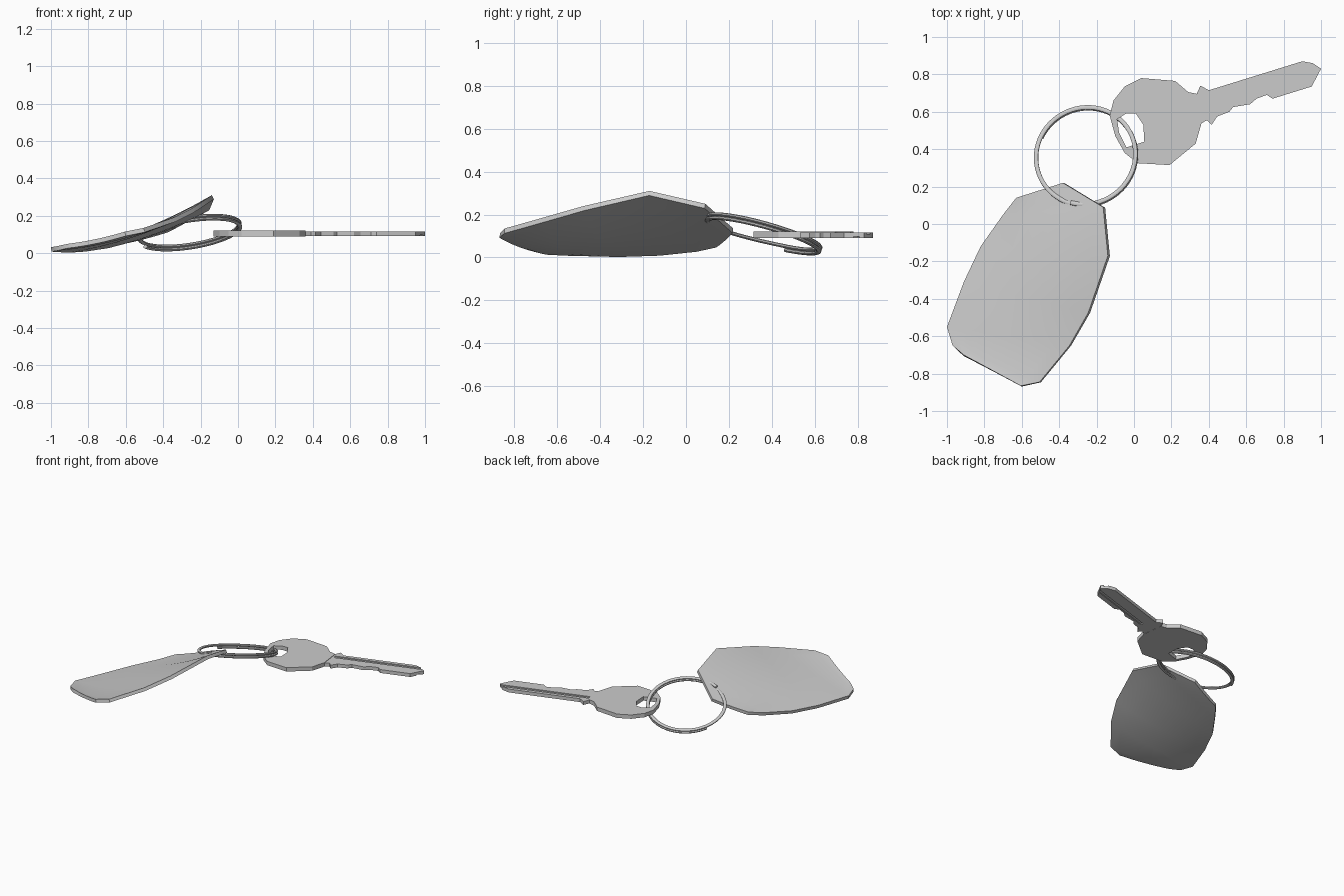
import bpy, bmesh
from math import radians, cos, sin
from mathutils import Vector

if "Cube" in bpy.data.objects:
    bpy.data.objects.remove(bpy.data.objects["Cube"])


def make(name, bm):
    me = bpy.data.meshes.new(name)
    bm.to_mesh(me)
    bm.free()
    ob = bpy.data.objects.new(name, me)
    bpy.context.collection.objects.link(ob)
    return ob


def plate(name, outline, z0, z1):
    bm = bmesh.new()
    f = bm.faces.new([bm.verts.new((x, y, z0)) for x, y in outline])
    ext = bmesh.ops.extrude_face_region(bm, geom=[f])
    for v in ext["geom"]:
        if isinstance(v, bmesh.types.BMVert):
            v.co.z = z1
    bmesh.ops.recalc_face_normals(bm, faces=bm.faces)
    return make(name, bm)


def cut(ob, cutter):
    cutter.hide_render = True
    m = ob.modifiers.new("cut", "BOOLEAN")
    m.operation = "DIFFERENCE"
    m.solver = "EXACT"
    m.object = cutter


def apply(ob):
    bpy.ops.object.select_all(action="DESELECT")
    ob.select_set(True)
    bpy.context.view_layer.objects.active = ob
    bpy.ops.object.convert(target="MESH")


# Curved tag: rows from left edge to right edge, sagging in between
rows = [
    ((-.63, .14, .07), (-.38, .22, .135)),
    ((-.70, .05, .05), (-.165, .09, .25)),
    ((-.82, -.12, .032), (-.14, -.17, .31)),
    ((-.91, -.31, .026), (-.245, -.475, .24)),
    ((-1.0, -.55, .032), (-.345, -.65, .19)),
    ((-.97, -.65, .037), (-.505, -.845, .135)),
    ((-.91, -.70, .05), (-.605, -.865, .115)),
]
COLS = 8
bm = bmesh.new()
grid = []
for a, b in rows:
    a, b = Vector(a), Vector(b)
    sag = 0.055 * (b - a).length_squared
    line = []
    for c in range(COLS + 1):
        t = c / COLS
        p = a.lerp(b, t)
        p.z = max(p.z - sag * 4 * t * (1 - t), 0.026)
        line.append(bm.verts.new(p))
    grid.append(line)
for r in range(len(rows) - 1):
    for c in range(COLS):
        bm.faces.new((grid[r][c], grid[r + 1][c], grid[r + 1][c + 1], grid[r][c + 1]))
tag = make("tag", bm)
sol = tag.modifiers.new("thickness", "SOLIDIFY")
sol.thickness = 0.024
sol.offset = -1
apply(tag)
bpy.ops.object.shade_smooth_by_angle(angle=radians(35))

# Split ring: two stacked turns joined by a sloping step
normal = Vector((-.16, .28, 1)).normalized()
ax = Vector((1, 0, .16)).normalized()
ay = normal.cross(ax)
center = Vector((-.257, .362, .11))
START, END, STEP, SIDES = 517, -105, 110, 8
bm = bmesh.new()
loops = []
for i in range(STEP + 1):
    deg = START + (END - START) * i / STEP
    t = min(max((255 - deg) / 98, 0), 1)
    h = -0.009 + 0.018 * t * t * (3 - 2 * t)
    out = ax * cos(radians(deg)) + ay * sin(radians(deg))
    loop = []
    for k in range(SIDES):
        q = radians(360 * (k + .5) / SIDES)
        loop.append(bm.verts.new(center + out * (.269 + .0125 * cos(q))
                                 + normal * (h + .009 * sin(q))))
    loops.append(loop)
for a, b in zip(loops, loops[1:]):
    for k in range(SIDES):
        n = (k + 1) % SIDES
        bm.faces.new((a[k], a[n], b[n], b[k]))
bm.faces.new(loops[0])
bm.faces.new(loops[-1])
bmesh.ops.recalc_face_normals(bm, faces=bm.faces)
ring = make("split_ring", bm)
apply(ring)
bpy.ops.object.shade_smooth_by_angle(angle=radians(50))

# Key head with its ring hole
head = plate("key_head", [
    (-.13, .58), (-.11, .66), (-.05, .735), (.04, .78), (.22, .765), (.29, .705),
    (.34, .695), (.36, .535), (.33, .43), (.19, .315), (.02, .325), (-.05, .38),
    (-.10, .47)], .09, .12)
hole = plate("hole_cutter", [
    (-.09, .56), (-.04, .592), (.01, .59), (.05, .53), (.055, .44), (-.04, .41),
    (-.08, .49)], 0, .2)
cut(head, hole)

# Key blade with toothed edge
blade = plate("key_blade", [
    (.335, .695), (.355, .74), (.40, .715), (.90, .87), (.955, .86), (1.0, .83),
    (.95, .735), (.74, .67), (.71, .69), (.655, .67), (.62, .64), (.53, .625),
    (.51, .60), (.445, .575), (.415, .53), (.39, .555), (.355, .535)], .091, .117)

# Long grooves milled into both faces of the blade
cutters = [hole]
d = Vector((.50, .155)).normalized()
side = Vector((-d.y, d.x))
for start, width, z0, z1 in (((.36, .66), .026, .109, .15), ((.46, .632), .022, .05, .098)):
    s = Vector(start)
    e = s + d * .8
    w = side * width / 2
    g = plate("groove_cutter", [tuple(p) for p in (s - w, e - w, e + w, s + w)], z0, z1)
    cut(blade, g)
    cutters.append(g)

apply(head)
apply(blade)
for c in cutters:
    bpy.data.objects.remove(c)
